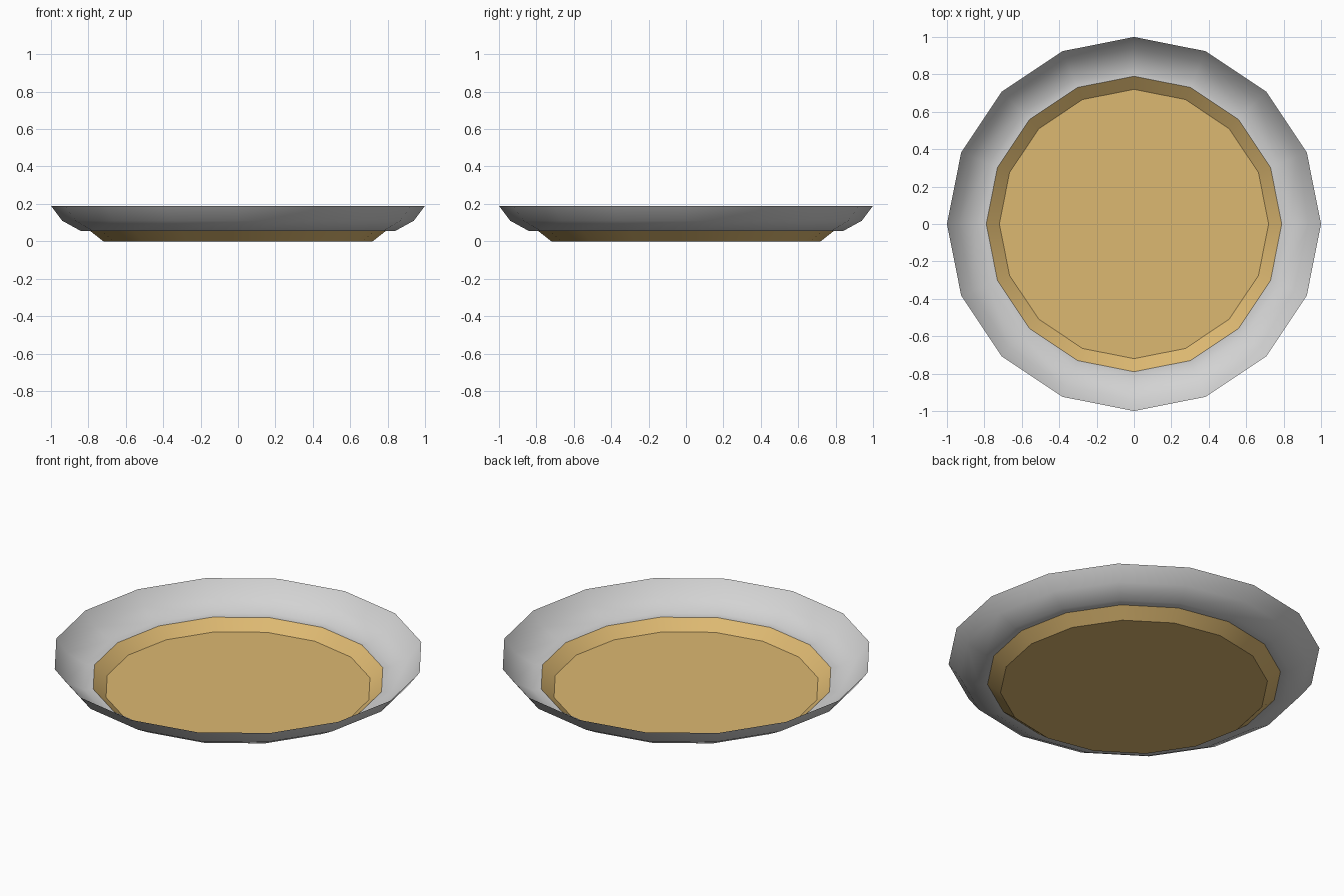
import bpy, math

if "Cube" in bpy.data.objects:
    bpy.data.objects.remove(bpy.data.objects["Cube"])

SIDES = 16

def material(name, rgb):
    m = bpy.data.materials.new(name)
    m.diffuse_color = (*rgb, 1.0)
    m.use_nodes = True
    m.node_tree.nodes["Principled BSDF"].inputs["Base Color"].default_value = m.diffuse_color
    return m

grey = material("light grey", (0.65, 0.65, 0.65))
gold = material("tan gold", (0.72, 0.48, 0.165))

# Cross-section of the thin open dish: radius, height
profile = [(0.72, 0.0), (0.79, 0.055), (0.84, 0.055), (0.94, 0.11), (1.0, 0.19)]

# Revolve the profile around z
verts, faces, mats = [], [], []
for r, z in profile:
    for i in range(SIDES):
        a = 2 * math.pi * i / SIDES
        verts.append((r * math.cos(a), r * math.sin(a), z))

# Flat base disc
faces.append(list(range(SIDES)))
mats.append(1)

# Sloped base wall (gold), then flared rim (grey)
for k in range(len(profile) - 1):
    for i in range(SIDES):
        j = (i + 1) % SIDES
        faces.append([k * SIDES + i, k * SIDES + j,
                      (k + 1) * SIDES + j, (k + 1) * SIDES + i])
        mats.append(1 if k == 0 else 0)

mesh = bpy.data.meshes.new("dish")
mesh.from_pydata(verts, [], faces)
mesh.materials.append(grey)
mesh.materials.append(gold)
for p, m in zip(mesh.polygons, mats):
    p.material_index = m
dish = bpy.data.objects.new("dish", mesh)
bpy.context.collection.objects.link(dish)

# Smooth walls, crisp edge around the base
bpy.context.view_layer.objects.active = dish
dish.select_set(True)
bpy.ops.object.shade_smooth_by_angle(angle=math.radians(35))
